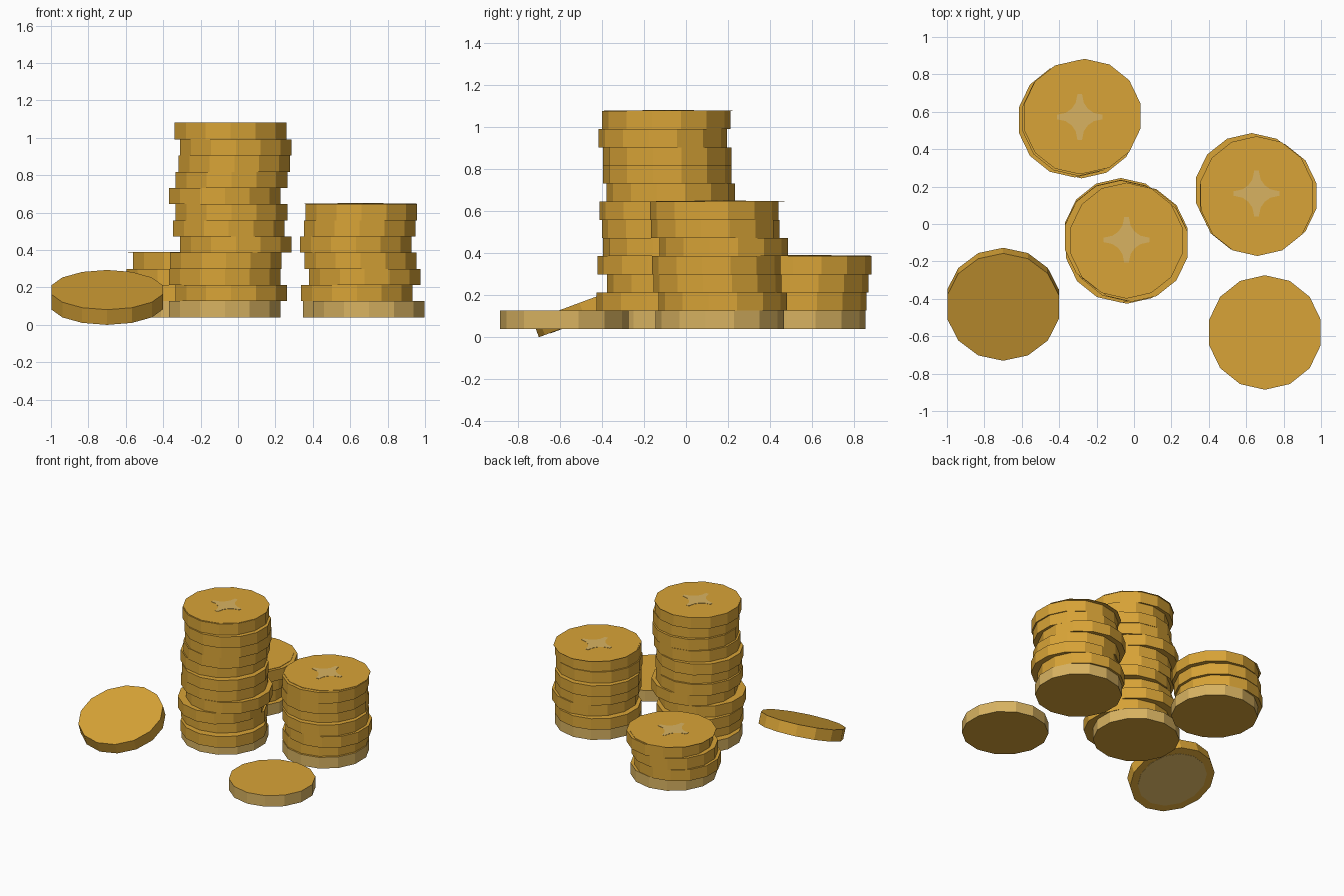
import bpy, bmesh, math
from mathutils import Matrix

if "Cube" in bpy.data.objects:
    bpy.data.objects.remove(bpy.data.objects["Cube"])

R, H, BASE, SIDES = 0.306, 0.0865, 0.04, 14


def material(name, colour):
    m = bpy.data.materials.new(name)
    m.diffuse_color = (*colour, 1)
    m.use_nodes = True
    m.node_tree.nodes["Principled BSDF"].inputs["Base Color"].default_value = m.diffuse_color
    return m


gold = material("gold", (0.69, 0.37, 0.038))
tan = material("pale_gold", (0.69, 0.45, 0.12))


def polygon(r):
    return [(r * math.sin(2 * math.pi * i / SIDES), r * math.cos(2 * math.pi * i / SIDES))
            for i in range(SIDES)]


def plate(name, points, thickness, matrix, mat, side_mat=None):
    """Extrude a flat outline upward from its own z = 0."""
    bm = bmesh.new()
    face = bm.faces.new([bm.verts.new((x, y, 0)) for x, y in points])
    ext = bmesh.ops.extrude_face_region(bm, geom=[face])["geom"]
    bmesh.ops.translate(bm, vec=(0, 0, thickness),
                        verts=[g for g in ext if isinstance(g, bmesh.types.BMVert)])
    if not any(f.normal.z < -0.5 for f in bm.faces) and face.is_valid is False:
        bm.faces.new([v for v in bm.verts if v.co.z < 1e-6])
    bmesh.ops.recalc_face_normals(bm, faces=bm.faces)
    for f in bm.faces:
        f.material_index = 1 if side_mat and abs(f.normal.z) < 0.5 else 0
    bm.transform(matrix)
    me = bpy.data.meshes.new(name)
    bm.to_mesh(me)
    bm.free()
    me.materials.append(mat)
    if side_mat:
        me.materials.append(side_mat)
    ob = bpy.data.objects.new(name, me)
    bpy.context.collection.objects.link(ob)
    return ob


def star_points(r):
    """Four-pointed star with blunt tips and hollow flanks."""
    arm = [(-0.10, 1.0), (0.10, 1.0), (0.18, 0.62), (0.36, 0.36), (0.62, 0.18)]
    pts = []
    for k in range(4):
        c, s = math.cos(-k * math.pi / 2), math.sin(-k * math.pi / 2)
        pts += [(r * (x * c - y * s), r * (x * s + y * c)) for x, y in arm]
    return pts


def stack(name, centres, cap):
    # loosely piled coins, the lowest with a pale rim
    for i, (x, y) in enumerate(centres):
        plate(f"{name}_coin_{i + 1}", polygon(R), H,
              Matrix.Translation((x, y, BASE + i * H)), gold, tan if i == 0 else None)
    # thin face disc and star on top
    top = BASE + len(centres) * H
    plate(f"{name}_top_face", polygon(R), 0.003,
          Matrix.Translation((cap[0], cap[1], top)), gold)
    plate(f"{name}_star", star_points(0.122), 0.002,
          Matrix.Translation((cap[0], cap[1], top + 0.003)), tan)


# three stacks
stack("tall_stack",
      [(-.07, -.06), (-.037, -.12), (-.07, -.07), (-.065, -.115), (-.012, -.09), (-.05, -.095),
       (-.035, -.107), (-.07, -.072), (-.035, -.09), (-.02, -.09), (-.012, -.11), (-.04, -.093)],
      (-.04, -.085))
stack("middle_stack",
      [(.645, .16), (.635, .175), (.677, .15), (.655, .145), (.63, .18), (.65, .14), (.66, .135)],
      (.655, .163))
stack("short_stack",
      [(-.28, .55), (-.317, .555), (-.297, .563), (-.264, .577)], (-.29, .572))

# loose coin lying flat
plate("flat_coin", polygon(R), H, Matrix.Translation((.70, -.58, BASE)), gold, tan)

# loose coin tipped toward the front, with a pale disc underneath
tilt = (Matrix.Translation((-.70, -.429, .147)) @ Matrix.Rotation(math.radians(20.3), 4, 'X')
        @ Matrix.Translation((0, 0, -H / 2)))
plate("tilted_coin", polygon(R), H, tilt, gold)
plate("tilted_coin_underside", polygon(0.25), 0.003,
      tilt @ Matrix.Translation((0, 0, -0.002)), tan)
